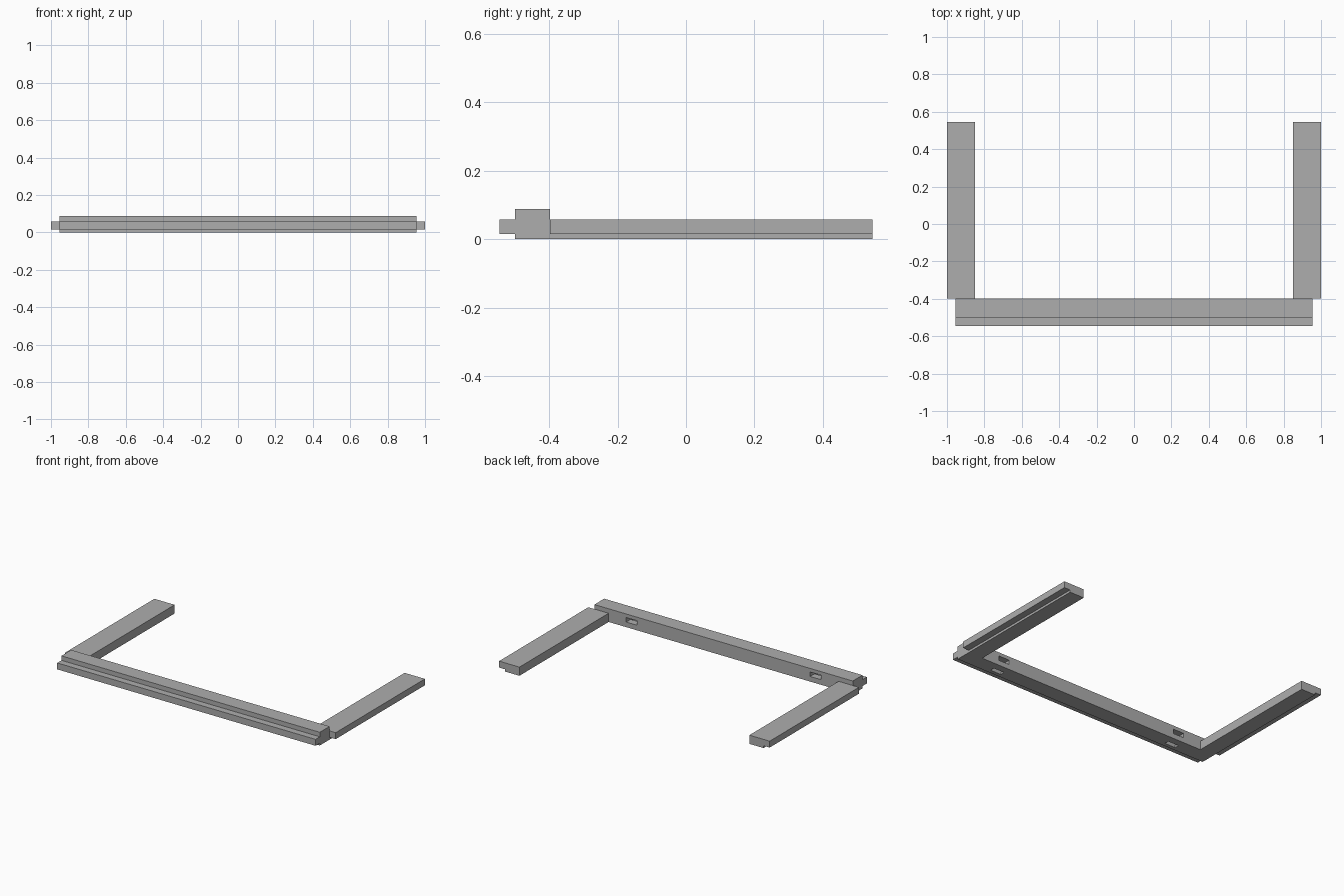
import bpy
import bmesh
from mathutils import Vector

cube = bpy.data.objects.get("Cube")
if cube:
    bpy.data.objects.remove(cube, do_unlink=True)

grey = bpy.data.materials.new("plain grey")
grey.use_nodes = True
grey.diffuse_color = (0.42, 0.42, 0.42, 1)
grey.node_tree.nodes["Principled BSDF"].inputs["Base Color"].default_value = grey.diffuse_color


def prism(name, points, sweep):
    """Extrude a closed outline along a vector."""
    bm = bmesh.new()
    face = bm.faces.new([bm.verts.new(p) for p in points])
    result = bmesh.ops.extrude_face_region(bm, geom=[face])
    moved = [v for v in result["geom"] if isinstance(v, bmesh.types.BMVert)]
    bmesh.ops.translate(bm, verts=moved, vec=Vector(sweep))
    bmesh.ops.recalc_face_normals(bm, faces=bm.faces)
    mesh = bpy.data.meshes.new(name)
    bm.to_mesh(mesh)
    bm.free()
    mesh.materials.append(grey)
    obj = bpy.data.objects.new(name, mesh)
    bpy.context.collection.objects.link(obj)
    return obj


# Shared heights and edges
half_bar = 0.955
bar_back, bar_step, bar_front = -0.397, -0.5, -0.545
arm_end = 0.545
tongue_low, tongue_top, bar_top = 0.015, 0.058, 0.088

# Front rail with a tongue along its front edge
rail_profile = [(bar_back, 0), (bar_back, bar_top), (bar_step, bar_top),
                (bar_step, tongue_top), (bar_front, tongue_top),
                (bar_front, tongue_low), (bar_step, tongue_low), (bar_step, 0)]
rail = prism("front_rail", [(-half_bar, y, z) for y, z in rail_profile],
             (2 * half_bar, 0, 0))

# Elbow-shaped sockets opening at the rail's underside and back
socket_profile = [(-0.475, -0.02), (-0.475, 0.064), (-0.38, 0.064),
                  (-0.38, 0.034), (-0.445, 0.034), (-0.445, -0.02)]
for side, x in (("left", 0.68), ("right", -0.68)):
    cutter = prism(side + "_socket_cutter",
                   [(x - 0.04, y, z) for y, z in socket_profile], (0.08, 0, 0))
    cutter.hide_render = True
    cut = rail.modifiers.new(side + " socket", "BOOLEAN")
    cut.operation = "DIFFERENCE"
    cut.solver = "EXACT"
    cut.object = cutter
    bpy.context.view_layer.objects.active = rail
    bpy.ops.object.modifier_apply(modifier=cut.name)
    bpy.data.objects.remove(cutter, do_unlink=True)

# Side arms with a tongue along each outer edge
arm_profile = [(0.85, 0), (half_bar, 0), (half_bar, tongue_low),
               (1, tongue_low), (1, tongue_top), (0.85, tongue_top)]
for side, sign in (("left", 1), ("right", -1)):
    prism(side + "_arm", [(sign * x, bar_back, z) for x, z in arm_profile],
          (0, arm_end - bar_back, 0))
